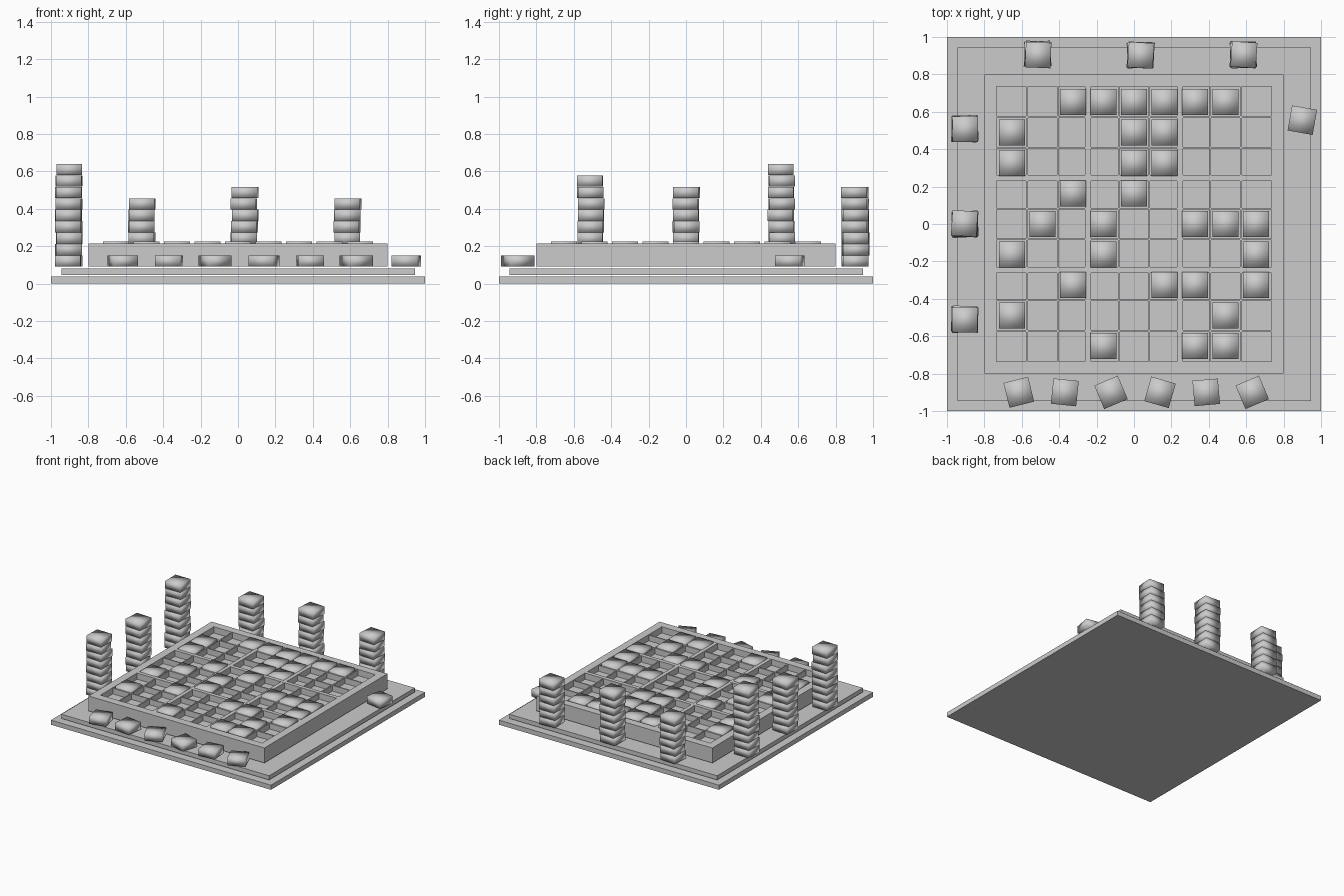
import bpy
import bmesh
import math
import random
from mathutils import Matrix

if "Cube" in bpy.data.objects:
    bpy.data.objects.remove(bpy.data.objects["Cube"])

random.seed(4)
grey = bpy.data.materials.new("plain grey")
grey.diffuse_color = (0.6, 0.6, 0.6, 1)
grey.use_nodes = True
grey.node_tree.nodes["Principled BSDF"].inputs["Base Color"].default_value = grey.diffuse_color


def finish(name, bm, smooth=False):
    mesh = bpy.data.meshes.new(name)
    for f in bm.faces:
        f.smooth = smooth
    bm.to_mesh(mesh)
    bm.free()
    mesh.materials.append(grey)
    obj = bpy.data.objects.new(name, mesh)
    bpy.context.collection.objects.link(obj)
    return obj


def add_box(bm, x, y, z0, z1, sx, sy, turn=0):
    m = (Matrix.Translation((x, y, (z0 + z1) / 2))
         @ Matrix.Rotation(math.radians(turn), 4, 'Z')
         @ Matrix.Diagonal((sx, sy, z1 - z0, 1)))
    bmesh.ops.create_cube(bm, size=1, matrix=m)


def box(name, *args):
    bm = bmesh.new()
    add_box(bm, *args)
    return finish(name, bm)


P = 0.1632            # cell pitch
FLOOR, RIM = 0.162, 0.213
DECK = 0.09           # level the loose tiles rest at
INNER = 0.735         # half width inside the frame

# Stepped base
box("base_plate", 0, 0, 0, 0.038, 2, 2)
box("upper_plate", 0, 0, 0.045, 0.08, 1.89, 1.89)

# Tray: floor and four rails
box("tray_floor", 0, 0, DECK, FLOOR, 2 * INNER, 2 * INNER)
for s, front, side in ((-1, "front_rail", "left_rail"), (1, "back_rail", "right_rail")):
    box(front, 0, s * 0.767, DECK, RIM, 1.6, 0.064)
    box(side, s * 0.767, 0, DECK, RIM, 0.064, 2 * INNER)

# Dividers: thin between cells, thick between three-by-three blocks
thin, thick = bmesh.new(), bmesh.new()
for k in range(-4, 4):
    c = (k + 0.5) * P
    wide = k in (-2, 1)
    bm, w = (thick, 0.032) if wide else (thin, 0.01)
    top = RIM if wide else RIM - 0.004
    add_box(bm, c, 0, FLOOR - 0.002, top - 0.001, w, 2 * INNER)
    add_box(bm, 0, c, FLOOR - 0.002, top, 2 * INNER, w)
finish("thin_dividers", thin)
finish("block_dividers", thick)

# Tiles set into the tray, listed by column for each row from the back
rows = ("234567", "045", "045", "24", "13678", "038", "2568", "07", "367")
bm = bmesh.new()
for r, cols in enumerate(rows):
    for c in cols:
        add_box(bm, (int(c) - 4) * P, (4 - r) * P, FLOOR + 0.001, 0.224, 0.138, 0.138)
finish("board_tiles", bm, True)

# Stacks of spare tiles along the left and back
stacks = ((-0.905, 0.51, 9), (-0.905, 0.0, 7), (-0.905, -0.51, 8),
          (-0.515, 0.905, 6), (0.035, 0.905, 7), (0.585, 0.905, 6))
for i, (x, y, count) in enumerate(stacks):
    bm = bmesh.new()
    for n in range(count):
        z = DECK + n * 0.0612
        add_box(bm, x + random.uniform(-.004, .004), y + random.uniform(-.004, .004),
                z, z + 0.06, 0.136, 0.136, random.uniform(-4, 4))
    finish(f"tile_stack_{i + 1}", bm, True)

# Loose tiles along the front and right
loose = ((-0.616, -0.9, 14), (-0.37, -0.9, -6), (-0.123, -0.9, 23),
         (0.139, -0.9, -16), (0.386, -0.9, 5), (0.632, -0.9, 23), (0.9, 0.555, -10))
bm = bmesh.new()
for x, y, turn in loose:
    add_box(bm, x, y, DECK, DECK + 0.06, 0.136, 0.136, turn)
finish("loose_tiles", bm, True)
